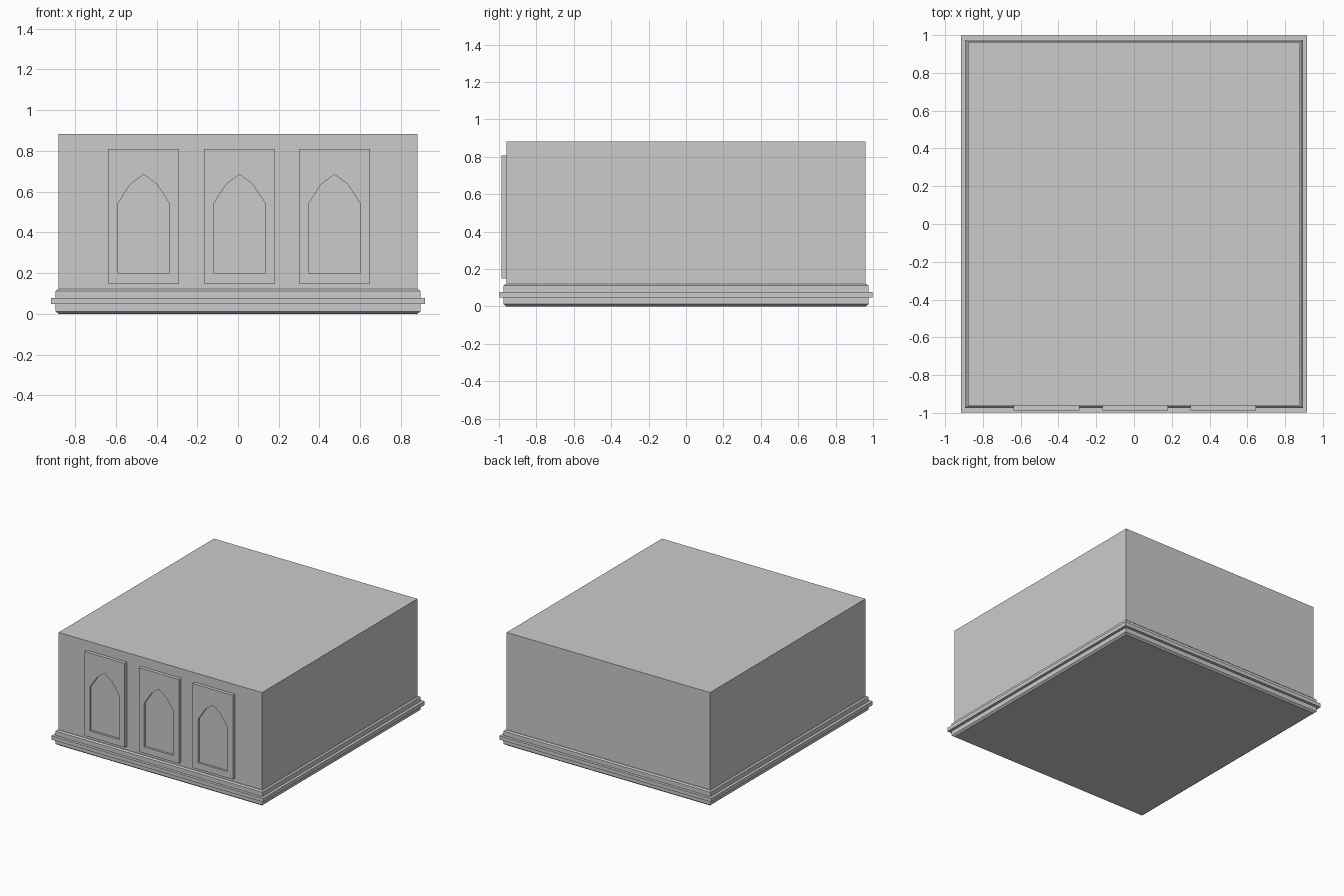
import bpy, bmesh

if "Cube" in bpy.data.objects:
    bpy.data.objects.remove(bpy.data.objects["Cube"])

BODY_X, BODY_Y, BODY_TOP = 0.88, 0.96, 0.882


def make_object(name, bm):
    bmesh.ops.recalc_face_normals(bm, faces=bm.faces)
    mesh = bpy.data.meshes.new(name)
    bm.to_mesh(mesh)
    bm.free()
    obj = bpy.data.objects.new(name, mesh)
    bpy.context.collection.objects.link(obj)
    return obj


def stacked_rings(name, profile):
    """Rectangular rings from (outward offset, height) pairs, capped at both ends."""
    bm = bmesh.new()
    rings = []
    for off, z in profile:
        x, y = BODY_X + off, BODY_Y + off
        rings.append([bm.verts.new((sx * x, sy * y, z))
                      for sx, sy in ((-1, -1), (1, -1), (1, 1), (-1, 1))])
    for low, high in zip(rings, rings[1:]):
        for i in range(4):
            j = (i + 1) % 4
            bm.faces.new((low[i], low[j], high[j], high[i]))
    bm.faces.new(rings[0])
    bm.faces.new(rings[-1])
    return make_object(name, bm)


def prism(name, outline, y_front, y_back):
    """Extrude an (x, z) outline along y."""
    bm = bmesh.new()
    face = bm.faces.new([bm.verts.new((x, y_front, z)) for x, z in outline])
    new = bmesh.ops.extrude_face_region(bm, geom=[face])["geom"]
    verts = [v for v in new if isinstance(v, bmesh.types.BMVert)]
    bmesh.ops.translate(bm, verts=verts, vec=(0, y_back - y_front, 0))
    return make_object(name, bm)


# Main block and the stepped moulding around its foot, as one solid
stacked_rings("body_with_base_moulding", [
    (0.0, 0.0), (0.015, 0.012), (0.015, 0.048), (0.037, 0.048),
    (0.037, 0.078), (0.015, 0.078), (0.015, 0.112), (0.005, 0.121),
    (0.0, 0.121), (0.0, BODY_TOP)])

# Three front panels, each with a shallow pointed-arch recess
panel = [(-0.174, 0.15), (0.174, 0.15), (0.174, 0.808), (-0.174, 0.808)]
arch = [(-0.128, 0.2), (0.128, 0.2), (0.128, 0.54), (0.064, 0.637),
        (0.0, 0.684), (-0.064, 0.637), (-0.128, 0.54)]
PANEL_FRONT = -0.987
for side, cx in (("left", -0.463), ("middle", 0.007), ("right", 0.473)):
    slab = prism(f"{side}_window_panel", [(cx + x, z) for x, z in panel],
                 PANEL_FRONT, -0.95)
    cutter = prism(f"{side}_arch_cutter", [(cx + x, z) for x, z in arch],
                   PANEL_FRONT - 0.05, PANEL_FRONT + 0.016)
    cutter.hide_render = True
    cutter.hide_set(True)
    cut = slab.modifiers.new("arch_recess", "BOOLEAN")
    cut.operation = "DIFFERENCE"
    cut.solver = "EXACT"
    cut.object = cutter
